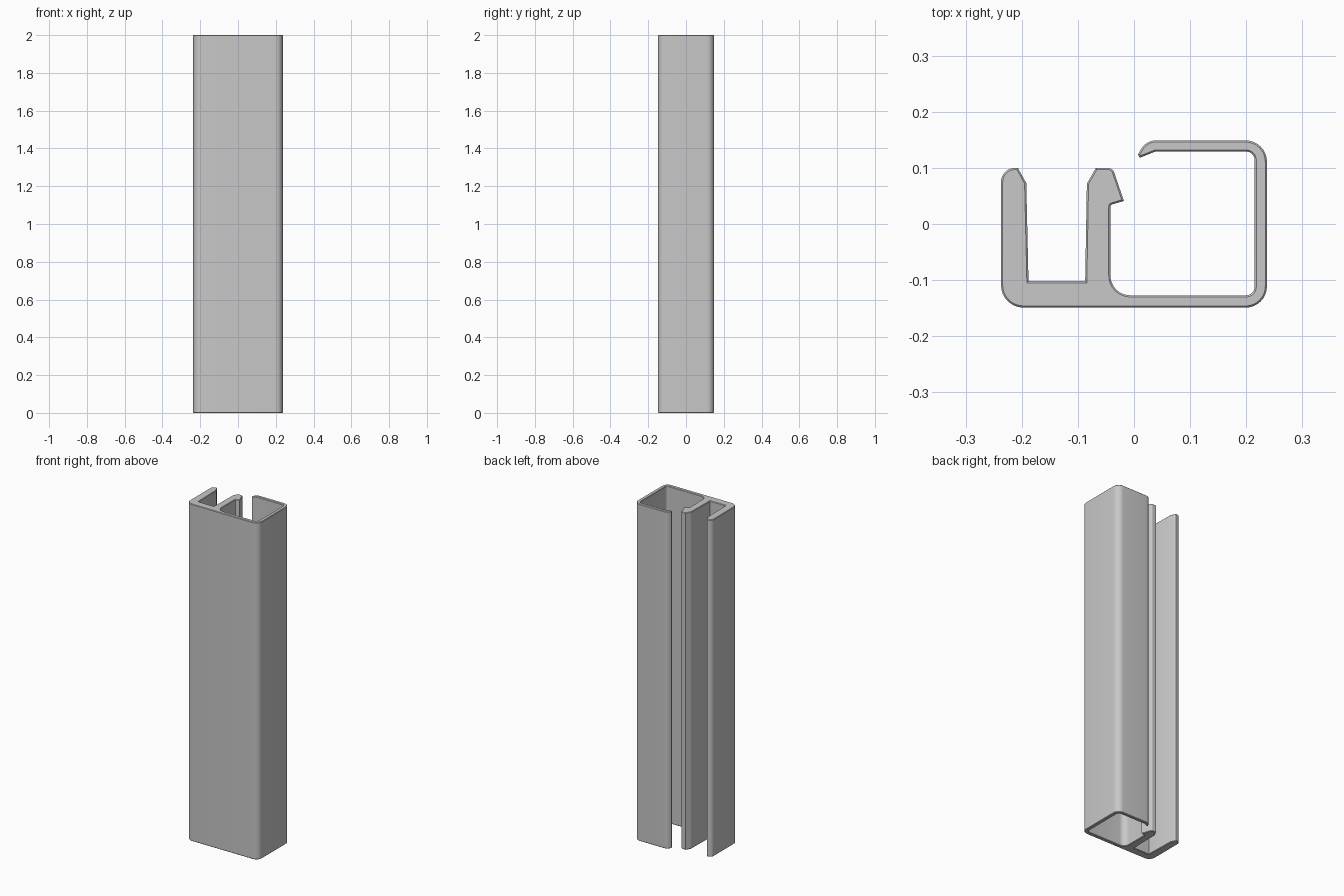
import bpy, bmesh, math
from mathutils import Vector

if "Cube" in bpy.data.objects:
    bpy.data.objects.remove(bpy.data.objects["Cube"])

HEIGHT = 2.0
CHAMFER = 0.003

# Cross-section corners: x, y, corner radius (counter-clockwise)
PROFILE = [
    (-0.237, -0.149, 0.040), (0.237, -0.149, 0.038), (0.237, 0.149, 0.038),
    # curled lip
    (0.022, 0.149, 0.030), (0.007, 0.124, 0), (0.010, 0.118, 0), (0.038, 0.129, 0),
    # inside of the box channel
    (0.215, 0.129, 0.015), (0.215, -0.127, 0.015), (-0.042, -0.127, 0.035),
    # hooked middle wall
    (-0.042, 0.034, 0.004), (-0.018, 0.041, 0), (-0.038, 0.100, 0.012),
    (-0.068, 0.100, 0), (-0.084, 0.072, 0.005),
    # slot and outer wall
    (-0.087, -0.102, 0), (-0.188, -0.102, 0), (-0.192, 0.073, 0),
    (-0.207, 0.100, 0), (-0.237, 0.100, 0.025),
]


def rounded(corners, steps=8):
    """Replace each corner that has a radius with a tangent arc."""
    pts = []
    for i, (x, y, r) in enumerate(corners):
        p = Vector((x, y))
        if r == 0:
            pts.append(p)
            continue
        a = (Vector(corners[i - 1][:2]) - p).normalized()
        b = (Vector(corners[(i + 1) % len(corners)][:2]) - p).normalized()
        half = a.angle(b) / 2
        centre = p + (a + b).normalized() * (r / math.sin(half))
        start = p + a * (r / math.tan(half)) - centre
        end = p + b * (r / math.tan(half)) - centre
        sweep = math.pi - 2 * half
        for k in range(steps + 1):
            t = k / steps
            pts.append(centre + (start * math.sin((1 - t) * sweep)
                                 + end * math.sin(t * sweep)) / math.sin(sweep))
    return pts


# Extrude the section
bm = bmesh.new()
base = bm.faces.new([bm.verts.new((p.x, p.y, 0)) for p in rounded(PROFILE)])
top = bmesh.ops.extrude_face_region(bm, geom=[base], use_keep_orig=True)["geom"]
bmesh.ops.translate(bm, vec=(0, 0, HEIGHT),
                    verts=[g for g in top if isinstance(g, bmesh.types.BMVert)])
bmesh.ops.recalc_face_normals(bm, faces=bm.faces)

# Fine chamfer around both cut ends
rims = [e for e in bm.edges if abs(e.verts[0].co.z - e.verts[1].co.z) < 1e-5]
bmesh.ops.bevel(bm, geom=rims, offset=CHAMFER, segments=1, affect='EDGES',
                clamp_overlap=False)
bmesh.ops.recalc_face_normals(bm, faces=bm.faces)

mesh = bpy.data.meshes.new("channel_profile")
bm.to_mesh(mesh)
bm.free()
channel = bpy.data.objects.new("channel_profile", mesh)
bpy.context.collection.objects.link(channel)

# Single grey colour
grey = bpy.data.materials.new("plain_grey")
grey.diffuse_color = (0.58, 0.58, 0.58, 1)
grey.use_nodes = True
grey.node_tree.nodes["Principled BSDF"].inputs["Base Color"].default_value = grey.diffuse_color
mesh.materials.append(grey)

bpy.context.view_layer.objects.active = channel
channel.select_set(True)
bpy.ops.object.shade_smooth_by_angle(angle=math.radians(30))
